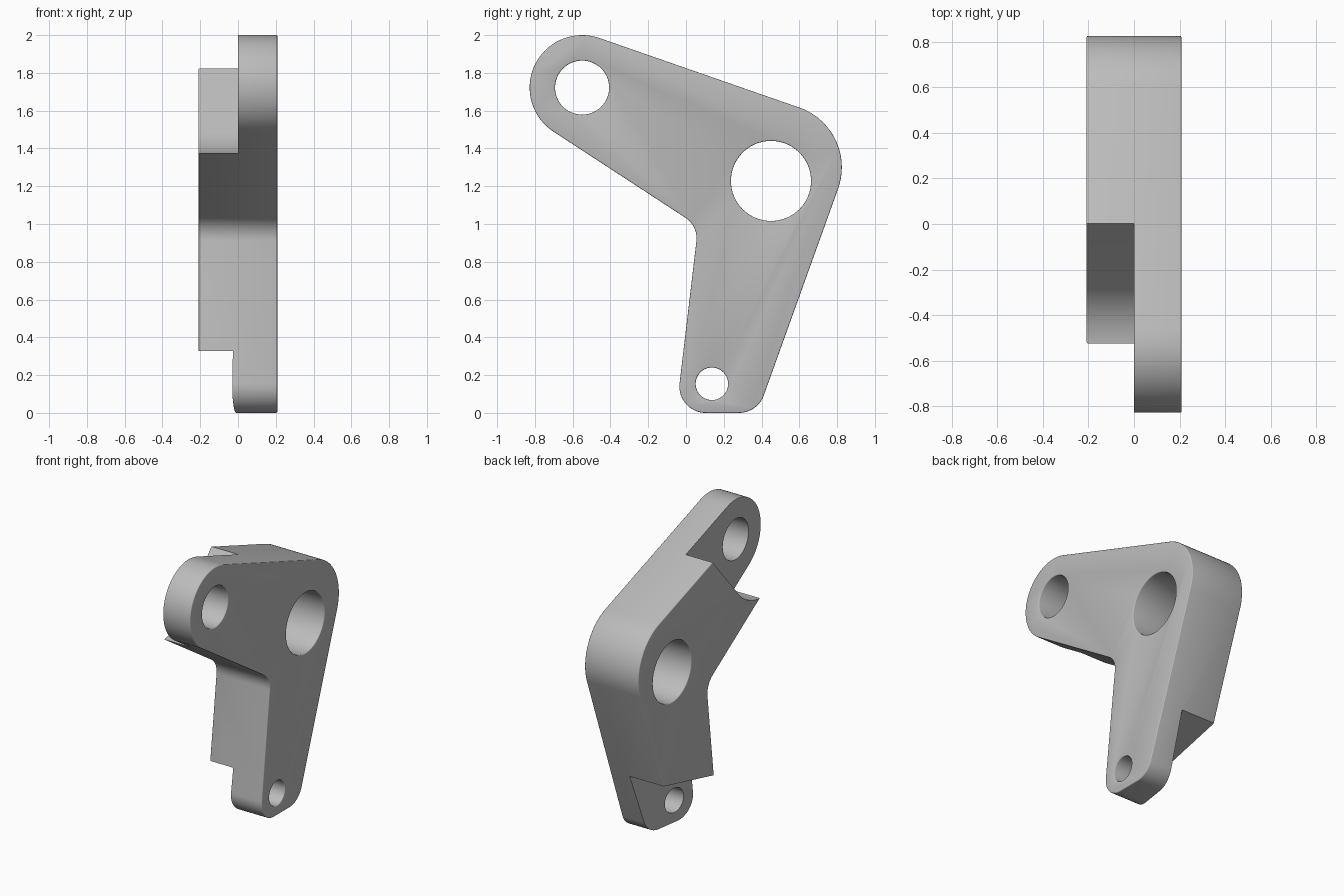
import bpy, bmesh, math
from mathutils import Vector

default = bpy.data.objects.get("Cube")
if default:
    bpy.data.objects.remove(default, do_unlink=True)

HALF = 0.208  # half thickness along x

# Material
metal = bpy.data.materials.new("grey_metal")
metal.use_nodes = True
grey = (0.5, 0.5, 0.5, 1)
metal.diffuse_color = grey
metal.node_tree.nodes["Principled BSDF"].inputs["Base Color"].default_value = grey


def prism(name, points, x0, x1):
    """Closed prism over a (y, z) outline; x1 may depend on y."""
    bm = bmesh.new()
    low = [bm.verts.new((x0, y, z)) for y, z in points]
    high = [bm.verts.new((x1(y), y, z)) for y, z in points]
    bm.faces.new(low)
    bm.faces.new(high)
    for i in range(len(points)):
        j = (i + 1) % len(points)
        bm.faces.new((low[i], low[j], high[j], high[i]))
    bmesh.ops.recalc_face_normals(bm, faces=bm.faces)
    mesh = bpy.data.meshes.new(name)
    bm.to_mesh(mesh)
    bm.free()
    mesh.materials.append(metal)
    ob = bpy.data.objects.new(name, mesh)
    bpy.context.collection.objects.link(ob)
    return ob


def arc(center, r, a0, a1, steps):
    return [(center[0] + r * math.cos(a0 + (a1 - a0) * i / steps),
             center[1] + r * math.sin(a0 + (a1 - a0) * i / steps))
            for i in range(steps + 1)]


def rounded_outline(circles):
    """Counter-clockwise outline of tangent lines; negative radius = concave."""
    n = len(circles)
    normals = []
    for i in range(n):
        (c, r), (d, s) = circles[i], circles[(i + 1) % n]
        v = Vector(d) - Vector(c)
        normals.append(math.atan2(v.y, v.x) - math.acos((r - s) / v.length))
    pts = []
    for i, (c, r) in enumerate(circles):
        turn = (normals[i] - normals[i - 1]) % math.tau
        if r < 0:
            turn -= math.tau
        steps = max(4, int(abs(turn) / math.radians(5)))
        pts += arc(c, r, normals[i - 1], normals[i - 1] + turn, steps)
    return pts


def modify(ob, kind, **settings):
    mod = ob.modifiers.new(kind.lower(), kind)
    for key, value in settings.items():
        setattr(mod, key, value)
    bpy.ops.object.modifier_apply(modifier=mod.name)


def cut(ob, cutter):
    cutter.hide_render = True
    modify(ob, 'BOOLEAN', operation='DIFFERENCE', solver='EXACT', object=cutter)
    bpy.data.objects.remove(cutter, do_unlink=True)


# Lever body: upper lug, inner elbow, foot corners, main hub
upper = (-0.55, 1.722)
outline = rounded_outline([
    (upper, 0.278), ((-0.074, 0.924), -0.13), ((0.105, 0.14), 0.14),
    ((0.28, 0.14), 0.14), ((0.49, 1.30), 0.335)])
lever = prism("bell_crank_lever", outline, -HALF, lambda y: HALF)
bpy.context.view_layer.objects.active = lever
lever.select_set(True)

# Through holes
for name, center, r in (("upper_bore", upper, 0.143), ("hub_bore", (0.45, 1.228), 0.212),
                        ("lower_bore", (0.137, 0.154), 0.086)):
    ring = arc(center, r, 0, math.tau, 64)[:-1]
    cut(lever, prism(name, ring, -1, lambda y: 1))

# Softened rims
modify(lever, 'BEVEL', width=0.015, segments=3, limit_method='ANGLE',
       angle_limit=math.radians(50))

# Upper lug relief: round pocket with a tangent shoulder
start, end = math.radians(-41.3), math.radians(-94)
pocket = arc(upper, 0.35, start, end, 16)
tip = Vector(pocket[0])
shoulder = tip + (Vector((0, 1.822)) - tip) * 2.2
pocket += [(-0.58, 1.2), (-1.1, 1.2), (-1.1, 2.2), tuple(shoulder)]
cut(lever, prism("upper_relief", pocket, -0.5, lambda y: 0))

# Lower lug relief: sloped step with a slightly tilted inner face
step = [(y, 0.33 + 0.24 * y) for y in (-0.3, 0.8)] + [(0.8, -0.2), (-0.3, -0.2)]
cut(lever, prism("lower_relief", step, -0.5, lambda y: -0.025 + 0.15 * y))

bpy.ops.object.shade_smooth_by_angle(angle=math.radians(35))
